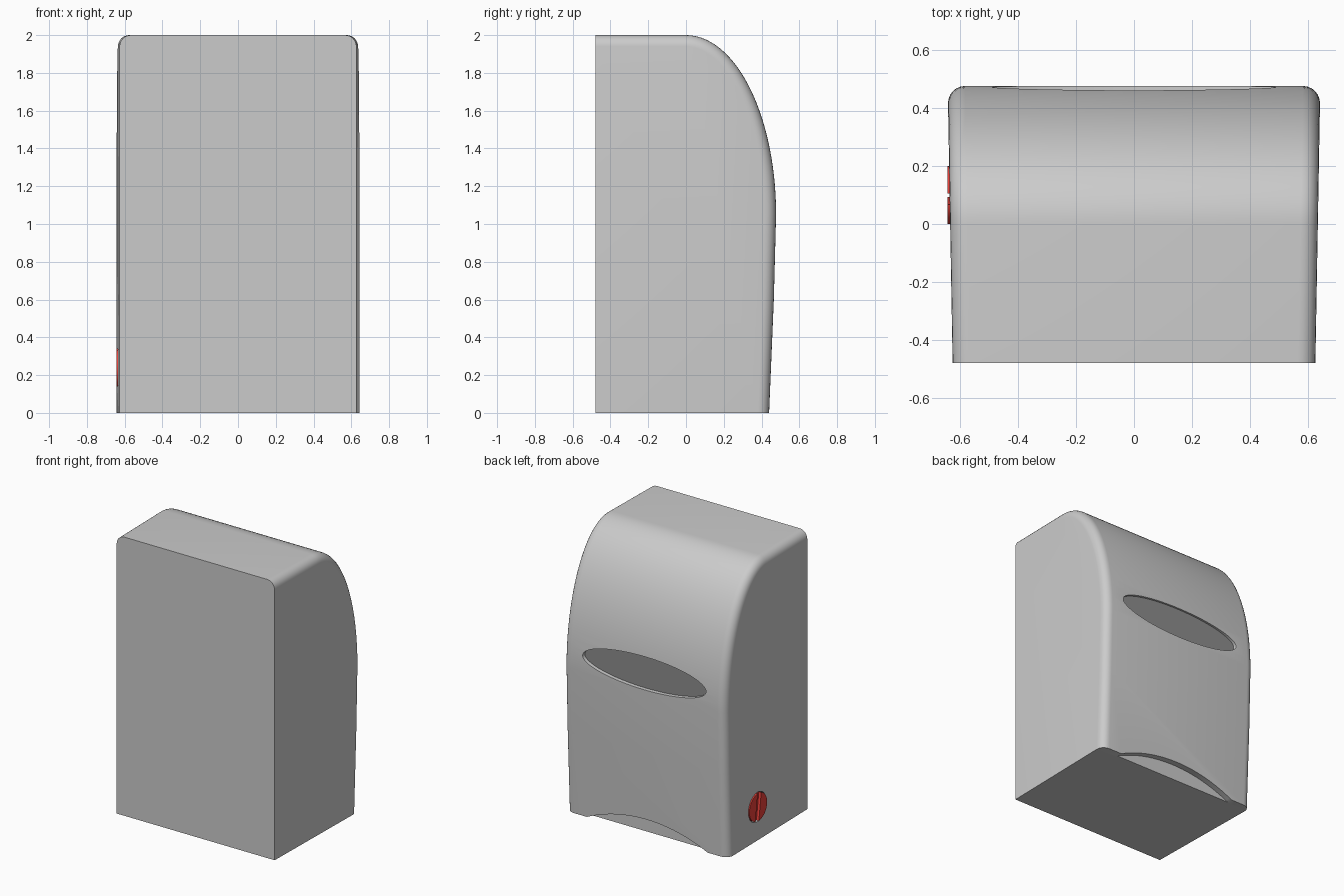
import bpy, bmesh, math
from mathutils import Matrix

if "Cube" in bpy.data.objects:
    bpy.data.objects.remove(bpy.data.objects["Cube"])


def make_object(name, bm, colour=None):
    bmesh.ops.recalc_face_normals(bm, faces=bm.faces)
    me = bpy.data.meshes.new(name)
    bm.to_mesh(me)
    bm.free()
    ob = bpy.data.objects.new(name, me)
    bpy.context.collection.objects.link(ob)
    if colour:
        mat = bpy.data.materials.new(name + "_colour")
        mat.diffuse_color = colour
        mat.use_nodes = True
        mat.node_tree.nodes["Principled BSDF"].inputs["Base Color"].default_value = mat.diffuse_color
        me.materials.append(mat)
    return ob


def disc(name, centre, axis, radii, depth, colour=None, segs=64):
    """Elliptic cylinder along X or Y, radii = (horizontal, vertical)."""
    bm = bmesh.new()
    bmesh.ops.create_cone(bm, cap_ends=True, segments=segs, radius1=1, radius2=1, depth=depth)
    rot = Matrix.Rotation(math.pi / 2, 4, 'X')
    scale = Matrix.Diagonal((radii[0], 1, radii[1], 1))
    turn = Matrix.Rotation(math.pi / 2, 4, 'Z') if axis == 'X' else Matrix()
    bm.transform(Matrix.Translation(centre) @ turn @ scale @ rot)
    return make_object(name, bm, colour)


def cut(target, cutter):
    cutter.hide_render = True
    mod = target.modifiers.new("cut", 'BOOLEAN')
    mod.operation = 'DIFFERENCE'
    mod.solver = 'EXACT'
    mod.object = cutter
    bpy.context.view_layer.objects.active = target
    bpy.ops.object.modifier_apply(modifier=mod.name)
    bpy.data.objects.remove(cutter)


def smooth(ob, angle=35):
    bpy.ops.object.select_all(action='DESELECT')
    ob.select_set(True)
    bpy.context.view_layer.objects.active = ob
    bpy.ops.object.shade_smooth_by_angle(angle=math.radians(angle))


# Housing: side profile (y, z) spanned between two slightly flared sides
def half_width(y):
    return 0.627 + 0.017 * (y + 0.48) / 0.96


profile = [(-0.48, 0), (-0.48, 2)]
N = 28
for i in range(N + 1):
    a = math.pi / 2 * (1 - i / N)
    profile.append((0.477 * math.cos(a), 1.05 + 0.95 * math.sin(a)))
profile += [(0.465, 0.6), (0.44, 0)]

bm = bmesh.new()
sides = [[bm.verts.new((s * half_width(y), y, z)) for y, z in profile] for s in (-1, 1)]
n = len(profile)
for side in sides:
    bm.faces.new(side)
for i in range(n):
    j = (i + 1) % n
    bm.faces.new((sides[0][i], sides[0][j], sides[1][j], sides[1][i]))
bmesh.ops.recalc_face_normals(bm, faces=bm.faces)
# Rounded rim along the top and the curved cover
rim = [bm.edges.get((s[i], s[i + 1])) for s in sides for i in range(1, n - 1)]
bmesh.ops.bevel(bm, geom=rim, offset=0.06, segments=6, profile=0.5, affect='EDGES')
housing = make_object("housing", bm)

# Recesses: viewing window, paper outlet arc and lock hole
cut(housing, disc("window_cutter", (0, 0.547, 1.17), 'Y', (0.49, 0.115), 0.2))
cut(housing, disc("outlet_cutter", (0, 0.50, 0.11 - 1.1), 'Y', (1.1, 1.1), 0.2, segs=160))
cut(housing, disc("lock_cutter", (-0.66, 0.10, 0.24), 'X', (0.105, 0.105), 0.1))
smooth(housing)

# Dark window pane at the bottom of its recess
pane = disc("window_pane", (0, 0.444, 1.17), 'Y', (0.489, 0.114), 0.012, (0.27, 0.27, 0.27, 1))
smooth(pane)

# Red lock with a screwdriver slot
lock = disc("lock", (-0.624, 0.10, 0.24), 'X', (0.1, 0.1), 0.04, (0.8, 0.05, 0.04, 1))
bm = bmesh.new()
bmesh.ops.create_cube(bm, size=1)
bm.transform(Matrix.Translation((-0.645, 0.10, 0.24)) @ Matrix.Rotation(math.radians(8), 4, 'X')
             @ Matrix.Diagonal((0.04, 0.04, 0.3, 1)))
cut(lock, make_object("slot_cutter", bm))
smooth(lock)
